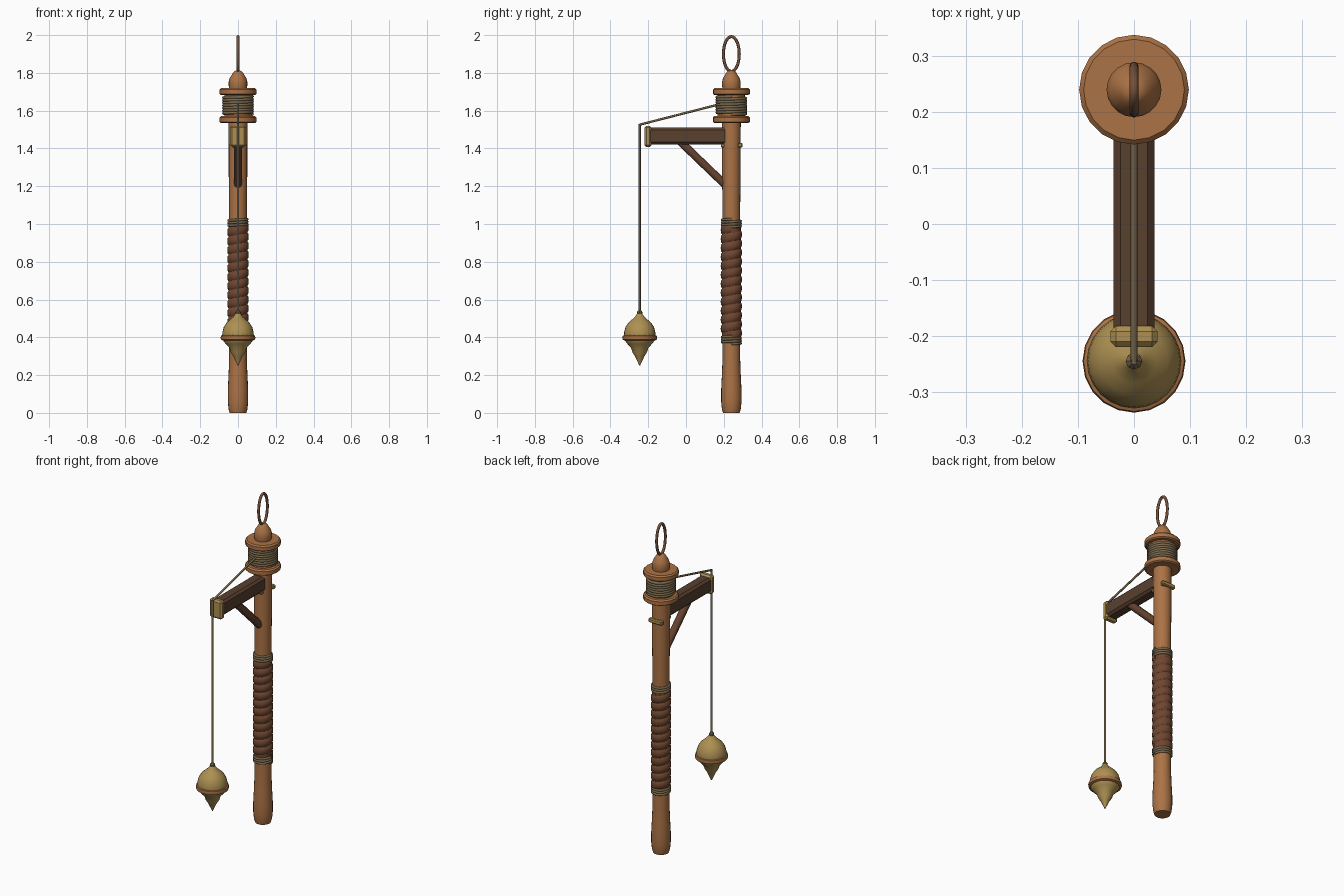
import bpy, bmesh, math
from mathutils import Vector

if "Cube" in bpy.data.objects:
    bpy.data.objects.remove(bpy.data.objects["Cube"], do_unlink=True)

POLE_Y, BOB_Y = 0.24, -0.245


def material(name, rgb):
    m = bpy.data.materials.new(name)
    m.use_nodes = True
    m.diffuse_color = (*rgb, 1)
    m.node_tree.nodes["Principled BSDF"].inputs["Base Color"].default_value = (*rgb, 1)
    return m


WOOD = material("warm wood", (0.41, 0.17, 0.06))
DARK = material("dark wood", (0.10, 0.052, 0.028))
BRACE = material("brown wood", (0.13, 0.055, 0.028))
LEATHER = material("leather", (0.16, 0.062, 0.03))
ROPE = material("rope", (0.20, 0.145, 0.075))
BRASS = material("brass", (0.42, 0.28, 0.085))
IRON = material("ring bronze", (0.18, 0.08, 0.04))


def finish(name, bm, mat, angle=35):
    bmesh.ops.recalc_face_normals(bm, faces=bm.faces)
    me = bpy.data.meshes.new(name)
    bm.to_mesh(me)
    bm.free()
    me.materials.append(mat)
    ob = bpy.data.objects.new(name, me)
    bpy.context.collection.objects.link(ob)
    bpy.ops.object.select_all(action="DESELECT")
    ob.select_set(True)
    bpy.context.view_layer.objects.active = ob
    bpy.ops.object.shade_smooth_by_angle(angle=math.radians(angle))
    return ob


def skin(bm, rings, close):
    """Bridge a list of closed vertex rings, capping the ends unless looped."""
    for a, b in zip(rings, rings[1:] + (rings[:1] if close else [])):
        for i in range(len(a)):
            j = (i + 1) % len(a)
            bm.faces.new((a[i], a[j], b[j], b[i]))
    if not close:
        bm.faces.new(rings[0])
        bm.faces.new(rings[-1])


def lathe(name, profile, y, mat, sides=20):
    bm = bmesh.new()
    rings = []
    for r, z in profile:
        angles = [math.tau * i / sides for i in range(sides)]
        rings.append([bm.verts.new((r * math.cos(a), y + r * math.sin(a), z)) for a in angles])
    skin(bm, rings, False)
    return finish(name, bm, mat)


def tube(name, points, radius, mat, close=False, sides=8):
    """Round tube along a path lying in the YZ plane."""
    bm = bmesh.new()
    pts = [Vector(p) for p in points]
    n, rings = len(pts), []
    for k, p in enumerate(pts):
        before = pts[k - 1] if k or close else p
        after = pts[(k + 1) % n] if k < n - 1 or close else p
        t = (after - before).normalized()
        side = Vector((1, 0, 0))
        up = t.cross(side)
        angles = [math.tau * i / sides for i in range(sides)]
        rings.append([bm.verts.new(p + radius * (side * math.cos(a) + up * math.sin(a))) for a in angles])
    skin(bm, rings, close)
    return finish(name, bm, mat, 60)


def helix(name, r, z0, z1, turns, half_height, bulge, mat, steps=24):
    """Coil around the pole with an oval cross-section."""
    bm = bmesh.new()
    rings = []
    total = int(turns * steps)
    for k in range(total + 1):
        a = math.tau * k / steps
        z = z0 + (z1 - z0) * k / total
        ring = []
        for i in range(8):
            c = math.tau * i / 8
            rr = r + bulge * math.cos(c)
            ring.append(bm.verts.new((rr * math.cos(a), POLE_Y + rr * math.sin(a),
                                      z + half_height * math.sin(c))))
        rings.append(ring)
    skin(bm, rings, False)
    return finish(name, bm, mat, 60)


def box(name, x, y, z, mat, bevel):
    """Chamfered box from (low, high) ranges."""
    bm = bmesh.new()
    bmesh.ops.create_cube(bm, size=1)
    for v in bm.verts:
        v.co = [(lo + hi) / 2 + c * (hi - lo) for c, (lo, hi) in zip(v.co, (x, y, z))]
    bmesh.ops.bevel(bm, geom=bm.edges[:], offset=bevel, segments=1, affect="EDGES")
    return finish(name, bm, mat, 20)


# Pole with a swollen foot
lathe("pole", [(0.044, 0), (0.05, 0.02), (0.054, 0.06), (0.054, 0.12), (0.05, 0.2), (0.047, 0.28),
               (0.047, 1.1), (0.049, 1.25), (0.05, 1.56)], POLE_Y, WOOD)

# Leather grip, bound with cord at both ends
lathe("grip_core", [(0.05, 0.38), (0.05, 1.0)], POLE_Y, LEATHER)
helix("grip_wrap", 0.049, 0.41, 0.98, 12, 0.023, 0.0075, LEATHER)
for label, z in (("lower", 0.365), ("upper", 0.985)):
    helix(label + "_binding", 0.05, z, z + 0.04, 3, 0.007, 0.006, ROPE)

# Reel with flanges and wound cord
for label, z in (("lower", 1.535), ("upper", 1.683)):
    lathe(label + "_flange", [(0.09, z), (0.098, z + 0.006), (0.098, z + 0.028), (0.09, z + 0.036)],
          POLE_Y, WOOD)
lathe("reel_drum", [(0.072, 1.56), (0.072, 1.69)], POLE_Y, WOOD)
helix("wound_cord", 0.076, 1.58, 1.675, 7, 0.0085, 0.008, ROPE)

# Cap and hanging ring
lathe("cap", [(0.046, 1.715), (0.049, 1.73), (0.049, 1.755), (0.043, 1.775), (0.033, 1.79),
              (0.024, 1.805), (0.012, 1.812)], POLE_Y, WOOD)
loop = [math.tau * i / 32 for i in range(32)]
tube("hanging_ring", [(0, POLE_Y + 0.042 * math.cos(a), 1.9 + 0.092 * math.sin(a)) for a in loop],
     0.008, IRON, close=True)

# Arm, brass end plate, brace and pin
box("arm", (-0.037, 0.037), (-0.2, 0.23), (1.42, 1.51), DARK, 0.013)
box("arm_end_plate", (-0.042, 0.042), (-0.22, -0.182), (1.408, 1.52), BRASS, 0.01)
tube("brace", [(0, -0.05, 1.455), (0, 0.21, 1.205)], 0.022, BRACE, sides=10)
box("back_pin", (-0.045, 0.045), (0.275, 0.3), (1.405, 1.43), BRASS, 0.005)
box("front_pin", (-0.03, 0.03), (0.185, 0.205), (1.405, 1.425), BRASS, 0.004)

# Cord from the reel over the arm tip down to the weight
tube("reel_cord", [(0, 0.17, 1.632), (0, BOB_Y, 1.526)], 0.006, ROPE)
tube("hanging_cord", [(0, BOB_Y, 1.53), (0, BOB_Y, 0.52)], 0.006, ROPE)

# Plumb weight with knot and band
lathe("knot", [(0.006, 0.515), (0.014, 0.522), (0.015, 0.533), (0.006, 0.545)], BOB_Y, ROPE, 8)
lathe("weight", [(0.002, 0.25), (0.012, 0.272), (0.025, 0.3), (0.038, 0.32), (0.046, 0.345),
                 (0.065, 0.365), (0.08, 0.385), (0.084, 0.41), (0.082, 0.43), (0.075, 0.455),
                 (0.06, 0.478), (0.04, 0.495), (0.024, 0.51), (0.014, 0.525)], BOB_Y, BRASS, 24)
lathe("weight_band", [(0.08, 0.383), (0.09, 0.388), (0.092, 0.398), (0.09, 0.408), (0.08, 0.413)],
      BOB_Y, WOOD, 20)
